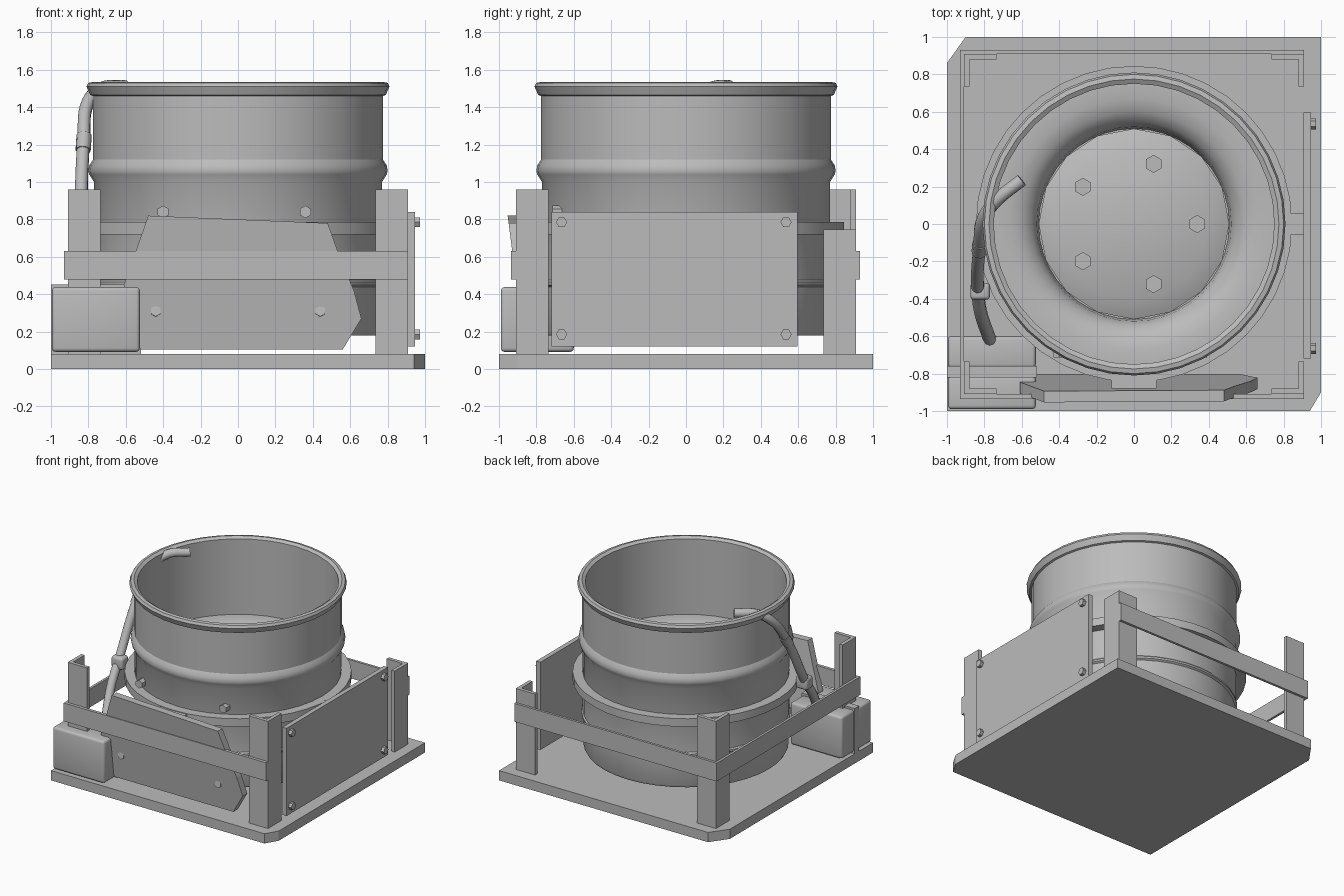
import bpy
import bmesh
from math import pi, radians, cos, sin
from mathutils import Matrix, Vector

if "Cube" in bpy.data.objects:
    bpy.data.objects.remove(bpy.data.objects["Cube"], do_unlink=True)

GREY = (0.5, 0.5, 0.5, 1)
metal = bpy.data.materials.new("plain grey metal")
metal.use_nodes = True
metal.diffuse_color = GREY
metal.node_tree.nodes["Principled BSDF"].inputs["Base Color"].default_value = GREY


def finish(name, bm, smooth=None):
    """Turn a bmesh into a named object, optionally smooth below an angle."""
    bmesh.ops.recalc_face_normals(bm, faces=bm.faces)
    mesh = bpy.data.meshes.new(name)
    bm.to_mesh(mesh)
    bm.free()
    mesh.materials.append(metal)
    if smooth:
        for p in mesh.polygons:
            p.use_smooth = True
        mesh.set_sharp_from_angle(angle=radians(smooth))
    obj = bpy.data.objects.new(name, mesh)
    bpy.context.collection.objects.link(obj)
    return obj


def box(name, lo, hi, bevel=0):
    bm = bmesh.new()
    bmesh.ops.create_cube(bm, size=1)
    lo, hi = Vector(lo), Vector(hi)
    for v in bm.verts:
        v.co = (lo + hi) / 2 + v.co * (hi - lo)
    if bevel:
        bmesh.ops.bevel(bm, geom=bm.edges[:], offset=bevel, segments=3,
                        profile=0.5, affect='EDGES')
    return finish(name, bm, 40 if bevel else None)


def prism(name, outline, shift):
    """Extrude a flat outline along a vector."""
    bm = bmesh.new()
    face = bm.faces.new([bm.verts.new(p) for p in outline])
    ext = bmesh.ops.extrude_face_region(bm, geom=[face], use_keep_orig=True)
    verts = [g for g in ext["geom"] if isinstance(g, bmesh.types.BMVert)]
    bmesh.ops.translate(bm, verts=verts, vec=shift)
    return finish(name, bm)


def lathe(name, profile, sides, smooth=32):
    """Revolve (radius, height) points about z."""
    bm = bmesh.new()
    verts = [bm.verts.new((r, 0, z)) for r, z in profile]
    edges = [bm.edges.new(pair) for pair in zip(verts, verts[1:])]
    bmesh.ops.spin(bm, geom=verts + edges, cent=(0, 0, 0), axis=(0, 0, 1),
                   angle=2 * pi, steps=sides, use_merge=True)
    bmesh.ops.remove_doubles(bm, verts=bm.verts, dist=0.0005)
    return finish(name, bm, smooth)


def bolt(name, centre, axis, radius=0.03, depth=0.03):
    bm = bmesh.new()
    turn = Vector((0, 0, 1)).rotation_difference(Vector(axis)).to_matrix().to_4x4()
    bmesh.ops.create_cone(bm, cap_ends=True, segments=6, radius1=radius,
                          radius2=radius, depth=depth,
                          matrix=Matrix.Translation(centre) @ turn)
    return finish(name, bm)


def tube(name, points, radius):
    curve = bpy.data.curves.new(name, 'CURVE')
    curve.dimensions = '3D'
    curve.bevel_depth = radius
    curve.bevel_resolution = 3
    curve.resolution_u = 6
    curve.use_fill_caps = True
    spline = curve.splines.new('BEZIER')
    spline.bezier_points.add(len(points) - 1)
    for bp, p in zip(spline.bezier_points, points):
        bp.co = p
        bp.handle_left_type = bp.handle_right_type = 'AUTO'
    curve.materials.append(metal)
    obj = bpy.data.objects.new(name, curve)
    bpy.context.collection.objects.link(obj)
    return obj


# Base plate with two clipped corners
prism("base_plate", [(-1, -1, 0), (0.94, -1, 0), (1, -0.9, 0), (1, 1, 0),
                     (-0.9, 1, 0), (-1, 0.86, 0)], (0, 0, 0.08))

# Angle-iron corner posts, one of them shorter
for fb, sy in (("front", -1), ("back", 1)):
    for side, sx in (("right", -1), ("left", 1)):
        top = 0.745 if (sx, sy) == (1, 1) else 0.96
        a, b, t = 0.91, 0.735, 0.88
        outline = [(a, a), (b, a), (b, t), (t, t), (t, b), (a, b)]
        prism(f"{fb}_{side}_post", [(x * sx, y * sy, 0.08) for x, y in outline],
              (0, 0, top - 0.08))

# Flat rails on three sides
box("front_rail", (-0.93, -0.935, 0.48), (0.91, -0.91, 0.63))
box("back_rail", (-0.93, 0.91, 0.48), (0.91, 0.93, 0.63))
box("right_rail", (-0.93, -0.91, 0.48), (-0.91, 0.91, 0.63))

# Bolted side panel
box("side_panel", (0.907, -0.72, 0.12), (0.945, 0.595, 0.84))
for y in (-0.665, 0.535):
    for z in (0.185, 0.785):
        bolt("panel_bolt", (0.957, y, z), (1, 0, 0))

# Barrel: outer skin, rolled rim, inner wall and funnel
lathe("barrel", [
    (0, 0.18), (0.755, 0.18), (0.765, 0.2), (0.765, 0.44), (0.78, 0.45),
    (0.78, 0.465), (0.77, 0.475), (0.77, 1.0), (0.795, 1.04), (0.8, 1.06),
    (0.795, 1.09), (0.775, 1.12), (0.775, 1.46), (0.79, 1.465), (0.81, 1.51),
    (0.8, 1.53), (0.775, 1.535), (0.75, 1.52), (0.75, 0.9), (0.67, 0.9),
    (0.6, 0.88), (0.55, 0.845), (0.52, 0.79), (0.51, 0.72), (0, 0.72)], 40)
lathe("mounting_flange", [(0.76, 0.72), (0.845, 0.72), (0.845, 0.785),
                          (0.76, 0.785)], 40)

# Rotor hub with a ring of bolts
lathe("rotor_hub", [(0.51, 0.73), (0.51, 0.82), (0.4, 0.87), (0, 0.87)], 16)
for i in range(5):
    ang = 2 * pi * i / 5
    bolt("hub_bolt", (0.338 * cos(ang), 0.338 * sin(ang), 0.88), (0, 0, 1),
         0.048, 0.04)

# Barrel brackets and bolts
box("left_bracket", (0.82, -0.055, 0.7), (0.91, 0.055, 0.787))
box("front_bracket", (-0.12, -0.88, 0.7), (0.12, -0.8, 0.78))
for x in (-0.4, 0.36):
    bolt("barrel_bolt", (x, -0.685, 0.84), (0, -1, 0), 0.034, 0.06)

# Leaning front plate: depth follows height
plate = [(-0.48, 0.82), (0.48, 0.78), (0.54, 0.61), (0.62, 0.42), (0.66, 0.27),
         (0.56, 0.105), (-0.52, 0.105), (-0.62, 0.27), (-0.61, 0.45)]
prism("front_plate", [(x, -0.86 - 0.13 * (z - 0.1), z) for x, z in plate],
      (0, 0.06, 0))
for x in (-0.44, 0.44):
    bolt("plate_bolt", (x, -0.885, 0.31), (0, -1, 0.1), 0.03, 0.016)

# Junction box in two halves with a seam band
box("junction_box_lid", (-0.995, -0.99, 0.092), (-0.525, -0.81, 0.438), 0.02)
box("junction_box_body", (-0.995, -0.77, 0.092), (-0.525, -0.6, 0.438), 0.02)
box("junction_box_band", (-1, -0.82, 0.08), (-0.518, -0.76, 0.452))

# Cable from the box over the rim, with its clamp and coupling
cable = [(-0.77, -0.62, 0.42), (-0.82, -0.47, 0.64), (-0.835, -0.36, 0.78),
         (-0.825, -0.12, 1.22), (-0.8, 0.04, 1.43), (-0.73, 0.13, 1.5),
         (-0.6, 0.235, 1.51)]
tube("cable", cable, 0.035)
tube("cable_coupling", [(-0.828, -0.15, 1.17), (-0.823, -0.1, 1.25)], 0.041)
box("cable_clamp", (-0.875, -0.405, 0.73), (-0.77, -0.315, 0.83), 0.02)
